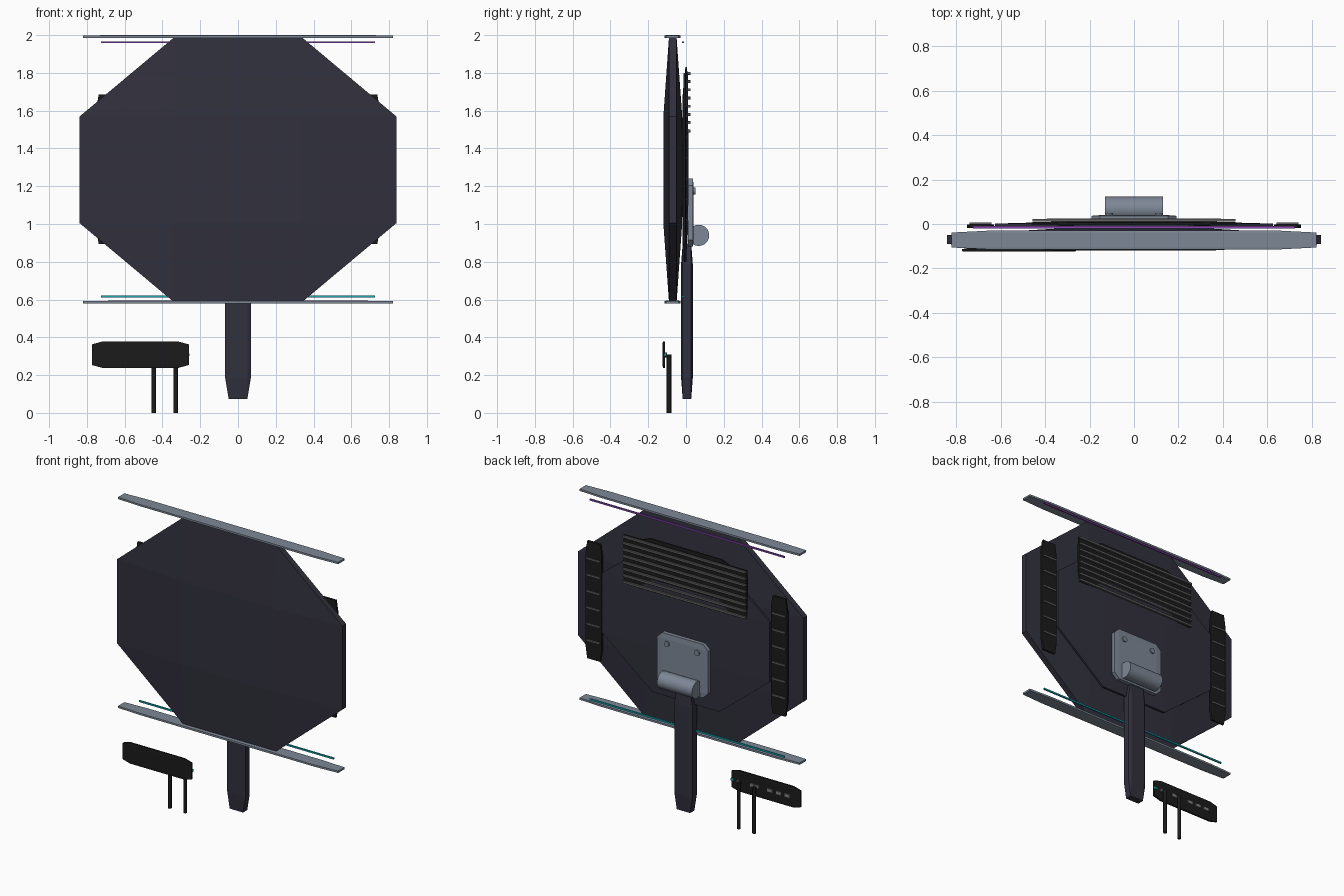
import bpy, bmesh, math
from itertools import product
from mathutils import Matrix

if "Cube" in bpy.data.objects:
    bpy.data.objects.remove(bpy.data.objects["Cube"])


def material(name, r, g, b):
    m = bpy.data.materials.new(name)
    m.diffuse_color = (r, g, b, 1)
    m.use_nodes = True
    m.node_tree.nodes["Principled BSDF"].inputs["Base Color"].default_value = m.diffuse_color
    return m


SHELL = material("dark violet plastic", 0.031, 0.030, 0.047)
BLACK = material("black plastic", 0.011, 0.011, 0.011)
STEEL = material("blue grey metal", 0.205, 0.242, 0.300)
GREY = material("fin grey", 0.130, 0.130, 0.130)
PORT = material("port grey", 0.220, 0.220, 0.230)
PURPLE = material("purple light", 0.260, 0.070, 0.460)
TEAL = material("teal light", 0.010, 0.400, 0.460)


def finish(name, bm, mat):
    bmesh.ops.recalc_face_normals(bm, faces=bm.faces)
    mesh = bpy.data.meshes.new(name)
    bm.to_mesh(mesh)
    bm.free()
    mesh.materials.append(mat)
    ob = bpy.data.objects.new(name, mesh)
    bpy.context.collection.objects.link(ob)
    return ob


def block(name, center, half, mat, cut=0.0):
    """Box given by half sizes; cut is the chamfer as a share of each half size."""
    bm = bmesh.new()
    if cut == 0:
        bmesh.ops.create_cube(bm, size=2)
    else:
        for s in product((-1, 1), repeat=3):
            for full in range(3):
                bm.verts.new([s[i] * (1 if i == full else 1 - cut) for i in range(3)])
        bmesh.ops.convex_hull(bm, input=bm.verts)
        bmesh.ops.dissolve_limit(bm, angle_limit=0.01, verts=bm.verts, edges=bm.edges)
    bmesh.ops.scale(bm, vec=half, verts=bm.verts)
    bmesh.ops.translate(bm, vec=center, verts=bm.verts)
    return finish(name, bm, mat)


def rod(name, center, radius, length, axis, mat, sides=16):
    bm = bmesh.new()
    bmesh.ops.create_cone(bm, cap_ends=True, segments=sides, radius1=radius,
                          radius2=radius, depth=length)
    turn = {"x": Matrix.Rotation(math.pi / 2, 3, "Y"),
            "y": Matrix.Rotation(math.pi / 2, 3, "X"),
            "z": Matrix.Identity(3)}[axis]
    bmesh.ops.rotate(bm, matrix=turn, verts=bm.verts)
    bmesh.ops.translate(bm, vec=center, verts=bm.verts)
    for f in bm.faces:
        f.smooth = len(f.verts) == 4
    for e in bm.edges:
        e.smooth = all(f.smooth for f in e.link_faces)
    return finish(name, bm, mat)


# Main shell and raised back plate
block("main_shell", (0, -0.07, 1.287), (0.84, 0.05, 0.703), SHELL, 0.6)
block("back_plate", (0, -0.005, 1.30), (0.625, 0.017, 0.50), SHELL, 0.6)

# Metal rails and light strips along the top and bottom
for label, rail_z, strip_z, light in (("top", 1.992, 1.962, PURPLE),
                                      ("bottom", 0.586, 0.617, TEAL)):
    block(label + "_rail", (0, -0.072, rail_z), (0.82, 0.042, 0.008), STEEL, 0.2)
    block(label + "_light_strip", (0, -0.015, strip_z), (0.725, 0.005, 0.005), light)

# Upper back vent with louvers
block("upper_vent", (0, 0.001, 1.65), (0.46, 0.008, 0.18), BLACK, 0.42)
block("louver_bed", (0, 0.005, 1.645), (0.457, 0.005, 0.162), BLACK)
for i in range(8):
    block("louver", (0, 0.017, 1.493 + i * 0.0435), (0.457, 0.007, 0.0075), GREY, 0.2)

# Side vents with short fins
for side in (-1, 1):
    block("side_vent", (side * 0.69, -0.010, 1.29), (0.06, 0.009, 0.395), BLACK, 0.2)
    for i in range(6):
        block("side_fin", (side * 0.69, 0.001, 1.02 + i * 0.11),
              (0.05, 0.005, 0.006), GREY)

# Mounting plate, bolts and hinge barrel
block("mount_plate", (0, 0.024, 1.06), (0.19, 0.016, 0.18), STEEL, 0.2)
for x, z in product((-0.113, 0.113), (0.95, 1.175)):
    rod("mount_bolt", (x, 0.042, z), 0.018, 0.014, "y", STEEL)
rod("hinge_barrel", (0, 0.067, 0.94), 0.056, 0.26, "x", STEEL, 32)

# Support post
block("support_post", (0, 0.005, 0.486), (0.068, 0.031, 0.412), SHELL, 0.27)

# Separate control box on two legs
block("control_box", (-0.517, -0.117, 0.308), (0.257, 0.007, 0.07), BLACK, 0.22)
for x in (-0.445, -0.33):
    rod("box_leg", (x, -0.09, 0.155), 0.012, 0.31, "z", BLACK, 12)
    rod("leg_bracket", (x, -0.10, 0.302), 0.008, 0.026, "y", BLACK, 12)

# Sockets and indicator on the back of the box
for x, w in ((-0.417, 0.016), (-0.453, 0.016), (-0.55, 0.02), (-0.615, 0.02), (-0.68, 0.02)):
    block("box_port", (x, -0.107, 0.308), (w, 0.005, 0.011), PORT)
rod("box_knob", (-0.312, -0.107, 0.308), 0.011, 0.012, "y", GREY)
block("box_indicator", (-0.270, -0.109, 0.308), (0.012, 0.006, 0.007), TEAL)
